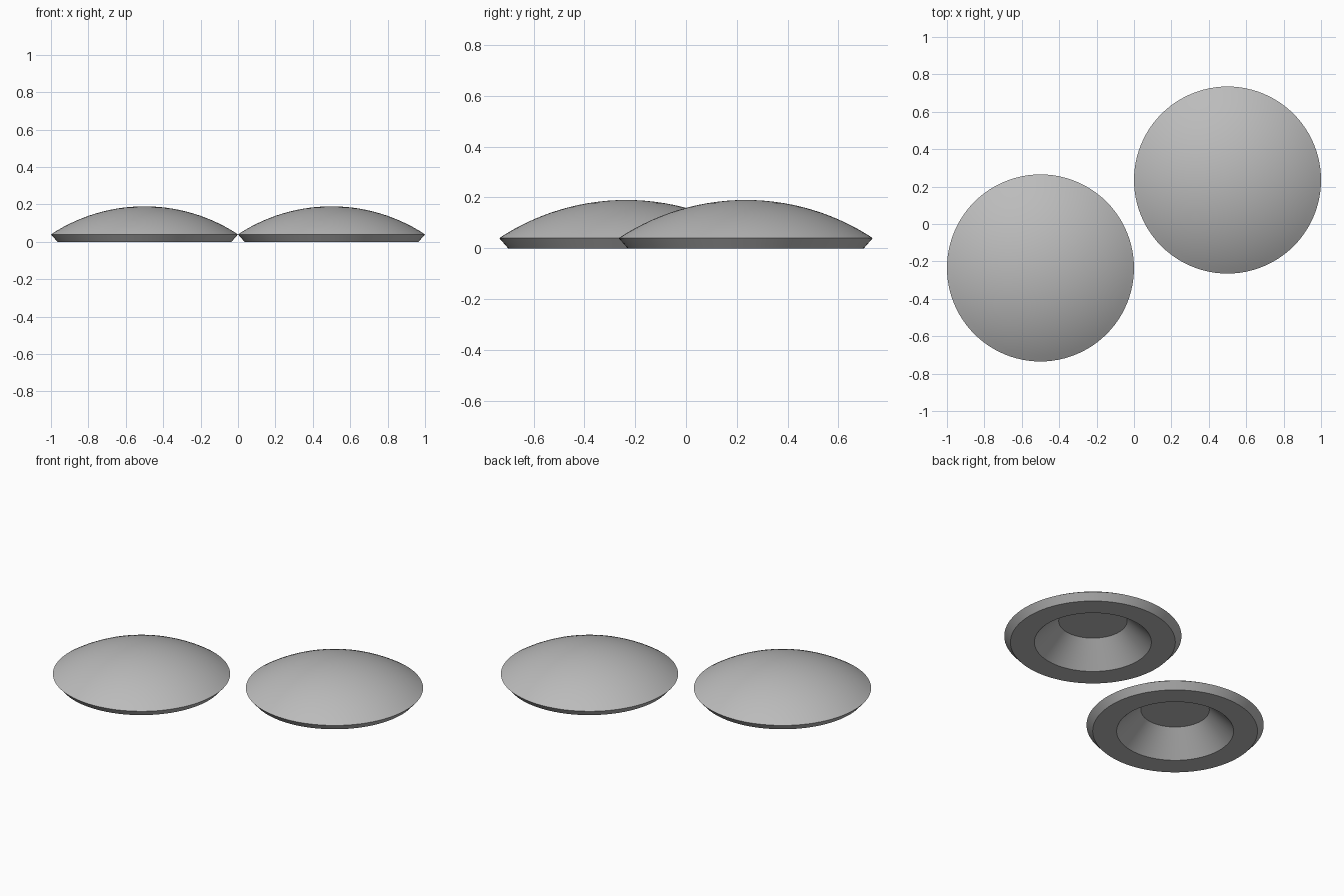
import bpy, bmesh, math

if "Cube" in bpy.data.objects:
    bpy.data.objects.remove(bpy.data.objects["Cube"])

SEGMENTS = 96
grey = bpy.data.materials.new("light grey")
grey.diffuse_color = (0.5, 0.5, 0.5, 1)
grey.use_nodes = True
grey.node_tree.nodes["Principled BSDF"].inputs["Base Color"].default_value = grey.diffuse_color

# Dome: circular arc from the rim (radius 0.5, z 0.04) up to the crown (z 0.19)
RIM_R, RIM_Z, TOP_Z = 0.5, 0.04, 0.19
rise = TOP_Z - RIM_Z
sphere_r = (RIM_R ** 2 + rise ** 2) / (2 * rise)
arc = math.asin(RIM_R / sphere_r)
dome = [(sphere_r * math.sin(arc * i / 14), TOP_Z - sphere_r * (1 - math.cos(arc * i / 14)))
        for i in range(15)]

# Chamfered underside with a tapered recess
profile = dome + [(0.465, 0), (0.33, 0), (0.193, 0.138), (0, 0.138)]


def make_cap(name, x, y):
    bm = bmesh.new()
    verts = [bm.verts.new((r, 0, z)) for r, z in profile]
    edges = [bm.edges.new(pair) for pair in zip(verts, verts[1:])]
    bmesh.ops.spin(bm, geom=verts + edges, cent=(0, 0, 0), axis=(0, 0, 1),
                   angle=math.tau, steps=SEGMENTS)
    bmesh.ops.remove_doubles(bm, verts=bm.verts, dist=1e-4)
    bmesh.ops.recalc_face_normals(bm, faces=bm.faces)
    mesh = bpy.data.meshes.new(name)
    bm.to_mesh(mesh)
    bm.free()
    mesh.materials.append(grey)
    obj = bpy.data.objects.new(name, mesh)
    obj.location = (x, y, 0)
    bpy.context.collection.objects.link(obj)
    bpy.ops.object.select_all(action='DESELECT')
    obj.select_set(True)
    bpy.context.view_layer.objects.active = obj
    bpy.ops.object.shade_smooth_by_angle(angle=math.radians(25))


# Two identical domed caps, set diagonally
make_cap("left_domed_cap", -0.5, -0.235)
make_cap("right_domed_cap", 0.5, 0.235)
